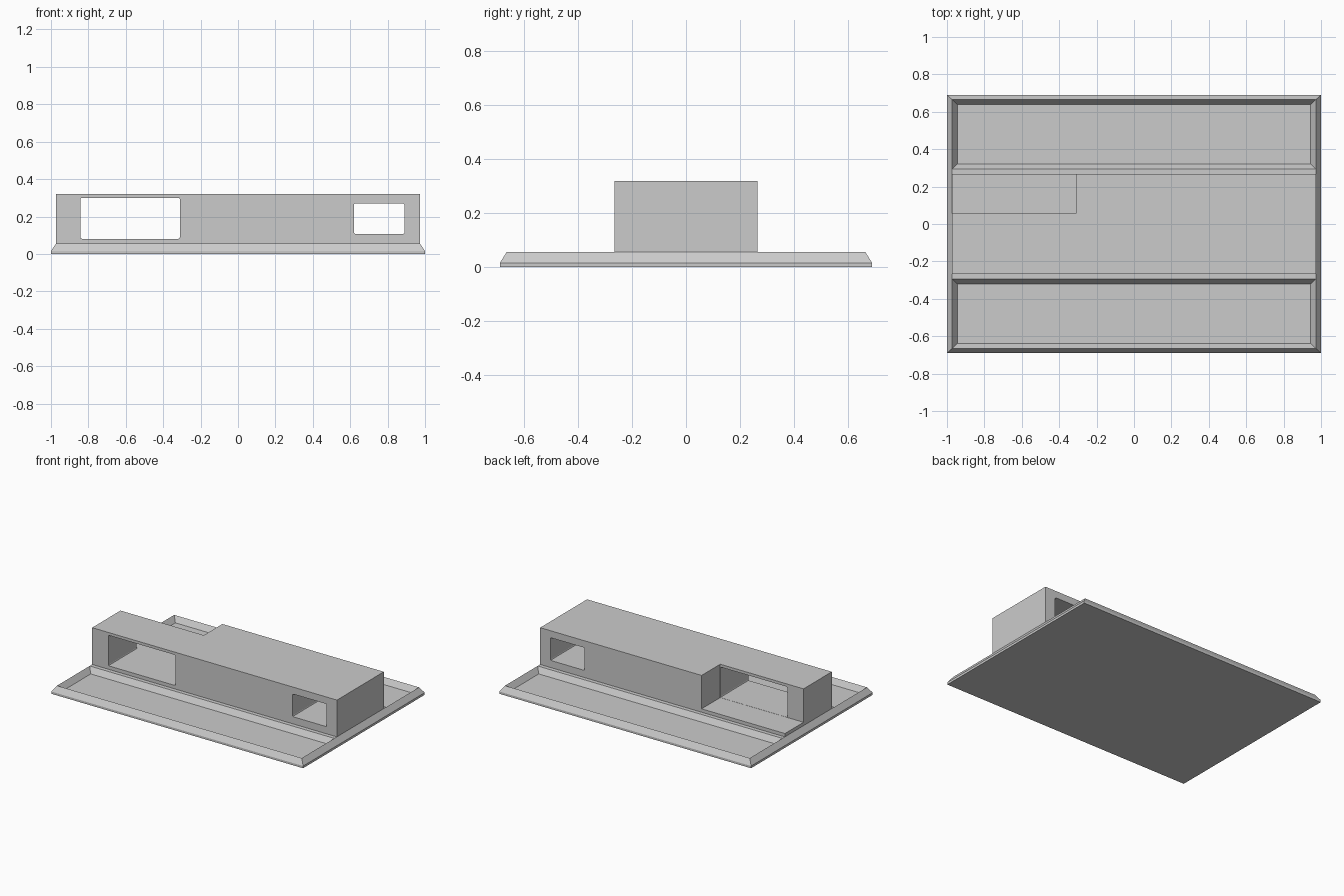
import bpy
import bmesh

cube = bpy.data.objects.get("Cube")
if cube:
    bpy.data.objects.remove(cube, do_unlink=True)

grey = bpy.data.materials.new("light grey")
grey.use_nodes = True
color = (0.6, 0.6, 0.6, 1)
grey.diffuse_color = color
grey.node_tree.nodes["Principled BSDF"].inputs["Base Color"].default_value = color


def finish(bm, name):
    mesh = bpy.data.meshes.new(name)
    bm.to_mesh(mesh)
    bm.free()
    mesh.materials.append(grey)
    obj = bpy.data.objects.new(name, mesh)
    bpy.context.collection.objects.link(obj)
    return obj


def ring(bm, x, y0, y1, z):
    """Rectangle of vertices, centred in x, counter-clockwise from above."""
    return [bm.verts.new(p) for p in
            ((-x, y0, z), (x, y0, z), (x, y1, z), (-x, y1, z))]


def loft(bm, rings):
    for a, b in zip(rings, rings[1:]):
        for i in range(4):
            j = (i + 1) % 4
            bm.faces.new((a[i], a[j], b[j], b[i]))


def box(name, x, y, z, round_corners=0):
    """Box from (min, max) pairs, optionally rounded along its y edges."""
    bm = bmesh.new()
    bmesh.ops.create_cube(bm, size=1)
    for v in bm.verts:
        v.co = [r[0] if c < 0 else r[1] for c, r in zip(v.co, (x, y, z))]
    if round_corners:
        edges = [e for e in bm.edges
                 if abs(e.verts[0].co.y - e.verts[1].co.y) > 0.01]
        bmesh.ops.bevel(bm, geom=edges, offset=round_corners, segments=2,
                        profile=0.5, affect='EDGES')
    return finish(bm, name)


def cut(target, cutter):
    mod = target.modifiers.new("cut", 'BOOLEAN')
    mod.operation = 'DIFFERENCE'
    mod.solver = 'EXACT'
    mod.object = cutter
    cutter.hide_render = True
    bpy.context.view_layer.objects.active = target
    bpy.ops.object.modifier_apply(modifier=mod.name)
    bpy.data.objects.remove(cutter, do_unlink=True)


# Base plate: bevelled skirt, two sunken trays and a flat middle band
FLOOR, RIDGE = 0.016, 0.056
bm = bmesh.new()
bottom = ring(bm, 1, -0.69, 0.69, 0)
loft(bm, [bottom, ring(bm, 1, -0.69, 0.69, FLOOR),
          ring(bm, 0.972, -0.665, 0.665, RIDGE)])
bm.faces.new(bottom[::-1])
for near, far in ((-0.665, -0.295), (0.295, 0.665)):
    tray = ring(bm, 0.945, near + 0.026, far - 0.026, FLOOR)
    loft(bm, [ring(bm, 0.972, near, far, RIDGE), tray])
    bm.faces.new(tray)
bm.faces.new(ring(bm, 0.972, -0.295, 0.295, RIDGE))
finish(bm, "base_plate")

# Long block with an open rear corner and two through openings
block = box("main_block", (-0.972, 0.972), (-0.266, 0.266), (0.05, 0.32))
cut(block, box("corner_cutter", (-1.2, -0.31), (0.055, 0.5), (0.08, 0.5)))
cut(block, box("large_opening_cutter", (-0.843, -0.311), (-0.5, 0.15),
               (0.081, 0.3), 0.008))
cut(block, box("small_opening_cutter", (0.62, 0.89), (-0.5, 0.5),
               (0.107, 0.27), 0.008))
